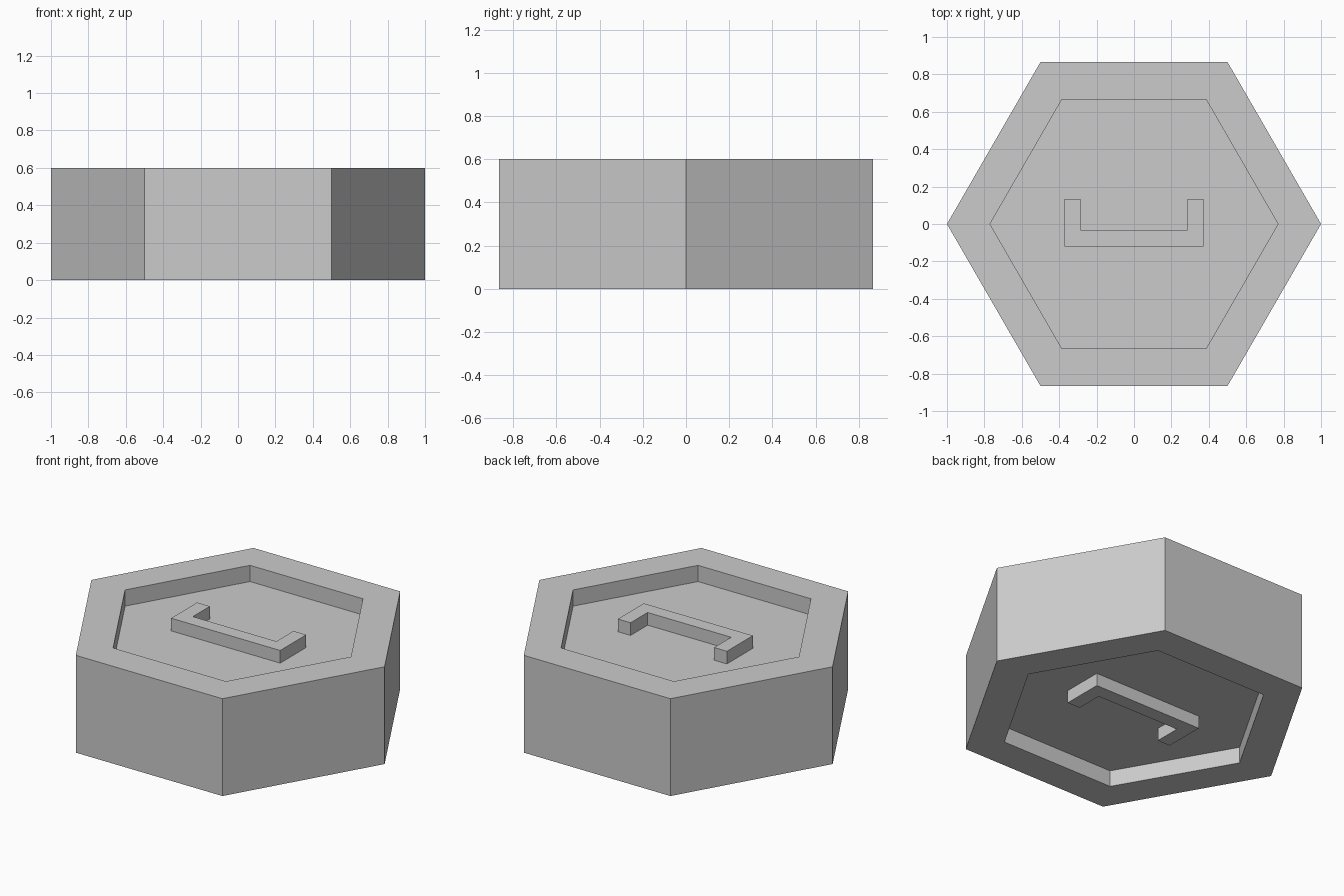
import bpy, bmesh
from math import cos, sin, pi

if "Cube" in bpy.data.objects:
    bpy.data.objects.remove(bpy.data.objects["Cube"])

HEIGHT, DEPTH, RELIEF = 0.6, 0.1, 0.078


def finish(bm, name):
    bmesh.ops.recalc_face_normals(bm, faces=bm.faces[:])
    mesh = bpy.data.meshes.new(name)
    bm.to_mesh(mesh)
    bm.free()
    obj = bpy.data.objects.new(name, mesh)
    bpy.context.collection.objects.link(obj)
    return obj


# Hexagonal body: rings from lower recess floor, around the outside, to upper floor
bm = bmesh.new()
profile = [(0.77, DEPTH), (0.77, 0), (1, 0),
           (1, HEIGHT), (0.77, HEIGHT), (0.77, HEIGHT - DEPTH)]
rings = [[bm.verts.new((r * cos(i * pi / 3), r * sin(i * pi / 3), z)) for i in range(6)]
         for r, z in profile]
for a, b in zip(rings, rings[1:]):
    for i in range(6):
        j = (i + 1) % 6
        bm.faces.new((a[i], a[j], b[j], b[i]))
bm.faces.new(rings[0])
bm.faces.new(rings[-1])
finish(bm, "hexagonal_body")


# Raised bracket, standing on a recess floor
def bracket(name, side):
    outline = [(-0.372, -0.12), (0.372, -0.12), (0.372, 0.133), (0.285, 0.133),
               (0.285, -0.033), (-0.285, -0.033), (-0.285, 0.133), (-0.372, 0.133)]
    base = HEIGHT / 2 + side * (HEIGHT / 2 - DEPTH)
    bm = bmesh.new()
    face = bm.faces.new([bm.verts.new((x, side * y, base)) for x, y in outline])
    ext = bmesh.ops.extrude_face_region(bm, geom=[face], use_keep_orig=True)
    top = [g for g in ext["geom"] if isinstance(g, bmesh.types.BMVert)]
    bmesh.ops.translate(bm, verts=top, vec=(0, 0, side * RELIEF))
    finish(bm, name)


bracket("upper_bracket", 1)
bracket("lower_bracket", -1)
